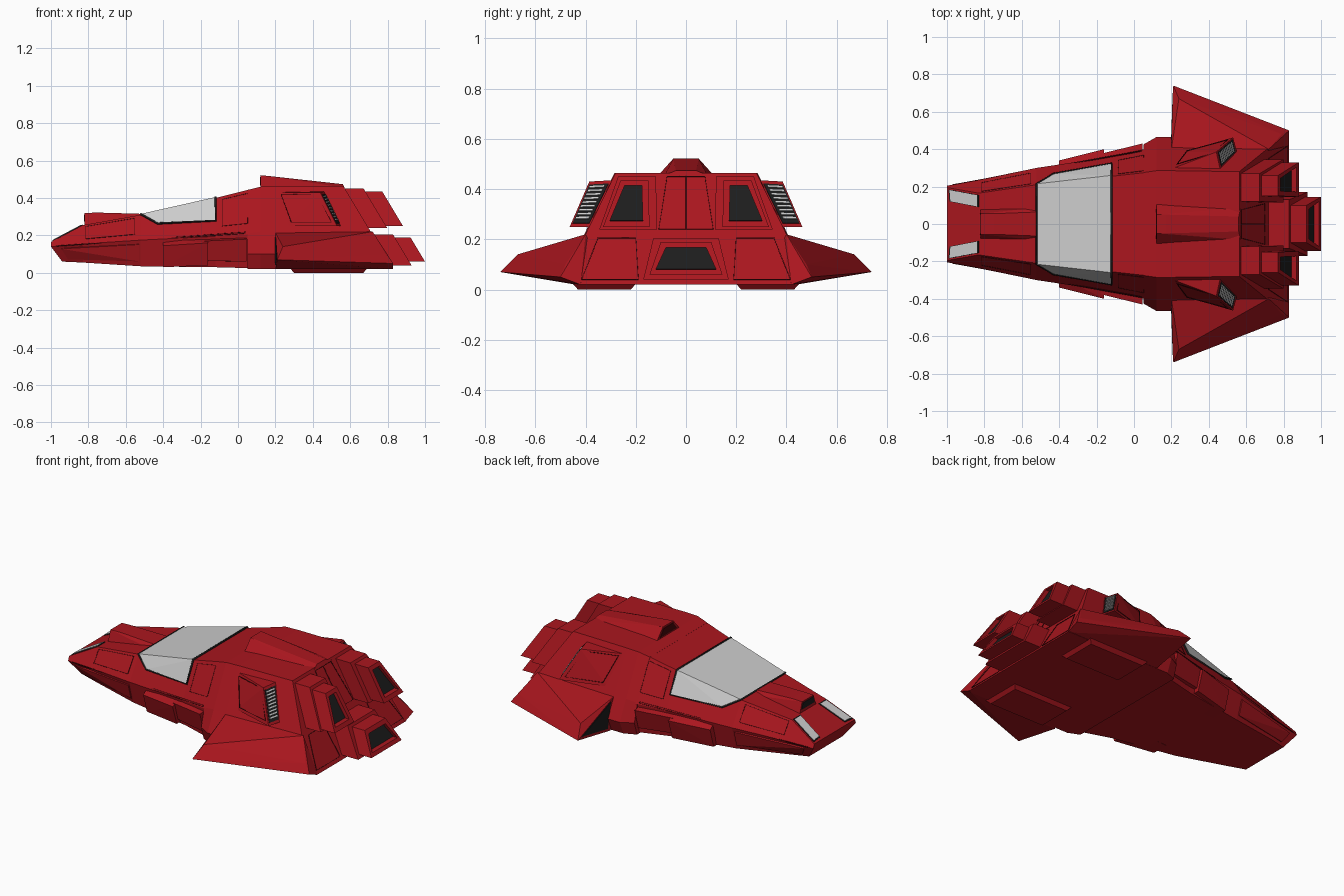
import bpy, bmesh
from mathutils import Vector as V

if "Cube" in bpy.data.objects:
    bpy.data.objects.remove(bpy.data.objects["Cube"])


def colour(name, rgb):
    m = bpy.data.materials.new(name)
    m.diffuse_color = (*rgb, 1)
    m.use_nodes = True
    m.node_tree.nodes["Principled BSDF"].inputs["Base Color"].default_value = m.diffuse_color
    return m


RED = colour("red_paint", (0.40, 0.008, 0.013))
BLACK = colour("black", (0.012, 0.012, 0.012))
LINE = colour("seam", (0.06, 0.002, 0.003))


def finish(name, bm, mat, mirror):
    bmesh.ops.recalc_face_normals(bm, faces=bm.faces)
    me = bpy.data.meshes.new(name)
    bm.to_mesh(me)
    bm.free()
    ob = bpy.data.objects.new(name, me)
    bpy.context.collection.objects.link(ob)
    if mat:
        me.materials.append(mat)
    if mirror:
        mod = ob.modifiers.new("mirror", 'MIRROR')
        mod.use_axis = (False, True, False)
        mod.use_mirror_merge = False
    return ob


def convex(name, pts, mat=RED, mirror=True):
    bm = bmesh.new()
    for p in pts:
        bm.verts.new(p)
    bmesh.ops.convex_hull(bm, input=bm.verts)
    bmesh.ops.dissolve_limit(bm, angle_limit=0.01, verts=bm.verts, edges=bm.edges)
    return finish(name, bm, mat, mirror)


def rings(name, sections, mat=RED, mirror=False):
    bm = bmesh.new()
    rs = [[bm.verts.new(p) for p in s] for s in sections]
    for a, b in zip(rs, rs[1:]):
        for i in range(len(a)):
            j = (i + 1) % len(a)
            bm.faces.new((a[i], a[j], b[j], b[i]))
    bm.faces.new(rs[0])
    bm.faces.new(rs[-1])
    return finish(name, bm, mat, mirror)


def both(half):
    return list(half) + [(x, -y, z) for x, y, z in reversed(half)]


def plate(name, pts, mat, inset=0.0, off=0.004, mirror=True, ref=(0.1, 0, 0.2)):
    pts = [V(p) for p in pts]
    c = sum(pts, V()) / len(pts)
    n = (pts[2] - pts[0]).cross(pts[3] - pts[1]).normalized()
    if n.dot(c - V(ref)) < 0:
        n = -n
    pts = [p.lerp(c, inset) for p in pts]
    return convex(name, [p + n * o for p in pts for o in (off, -0.004)], mat, mirror)


def seam(name, loops, r=0.0025, mat=LINE):
    cu = bpy.data.curves.new(name, 'CURVE')
    cu.dimensions = '3D'
    cu.bevel_depth = r
    cu.bevel_resolution = 0
    for pts in loops:
        for s in (1, -1):
            sp = cu.splines.new('POLY')
            sp.points.add(len(pts) - 1)
            for q, p in zip(sp.points, pts):
                q.co = (p[0], s * p[1], p[2], 1)
            sp.use_cyclic_u = True
    cu.materials.append(mat)
    bpy.context.collection.objects.link(bpy.data.objects.new(name, cu))


def patch(a, b, c, d, u0, u1, v0, v1):
    """Sub-rectangle of the bilinear face a-b (u) / d-c (u), v from ab to dc."""
    a, b, c, d = V(a), V(b), V(c), V(d)
    f = lambda u, v: a.lerp(b, u).lerp(d.lerp(c, u), v)
    return [f(u0, v0), f(u1, v0), f(u1, v1), f(u0, v1)]


# Front hull: half sections run bottom, chine, shoulder
N = [[(-.94, .16, .06), (-1, .205, .14), (-1, .195, .165)],
     [(-.83, .19, .055), (-.83, .235, .155), (-.83, .165, .255)],
     [(-.52, .26, .035), (-.52, .30, .175), (-.52, .21, .31)],
     [(-.12, .33, .03), (-.12, .36, .195), (-.12, .255, .40)],
     [(.06, .38, .025), (.06, .40, .205), (.06, .275, .445)]]
rings("front_hull", [both(s) for s in N])

# Rear hull with a raked stern plane
rake = lambda z, d=0.0: .83 - .6 * (z - .02) + d
R = [[(.05, .40, .02), (.05, .425, .10), (.05, .395, .21), (.05, .275, .443)],
     [(.12, .43, .02), (.12, .465, .10), (.12, .405, .22), (.12, .285, .46)],
     [(.20, .43, .02), (.20, .465, .10), (.20, .405, .22), (.20, .285, .463)],
     [(rake(z), y, z) for y, z in ((.43, .02), (.45, .10), (.40, .22), (.28, .465))]]
rings("rear_hull", [both(s) for s in R])

# Canopy glass with black rim
side = [(-.52, .21, .31), (-.43, .264, .26), (-.12, .319, .275), (-.12, .255, .40)]
convex("canopy", [(x, s * (y + .005), z + .005) for x, y, z in side for s in (1, -1)], None, False)
seam("canopy_rim", [[(x, s * (y + .004), z + .004) for s, x, y, z in
     [(1, *p) for p in side] + [(-1, *p) for p in reversed(side)]]], .006, BLACK)

# Headlights on the nose slope, and the nose scoop
lamp = [(x, y, .165 + .53 * (x + 1)) for x, y in
        ((-.99, .185), (-.83, .155), (-.83, .09), (-.985, .12))]
plate("headlight_rim", lamp, BLACK)
plate("headlight", lamp, None, .08, .006)
convex("nose_scoop", [(-.82, .08, .25), (-.82, .055, .32), (-.75, .055, .322), (-.5, .065, .315),
                      (-.5, .09, .29), (-.82, -.08, .25), (-.82, -.055, .32), (-.75, -.055, .322),
                      (-.5, -.065, .315), (-.5, -.09, .29)], RED, False)
plate("scoop_opening", [(-.82, -.06, .275), (-.82, .06, .275), (-.82, .05, .312), (-.82, -.05, .312)],
      BLACK, 0, .003, False)

# Cheek blocks under the chine
for nm, secs in (("cheek_front", ((-.40, ((.2, .03), (.305, .03), (.34, .145), (.28, .185))),
                                  (-.16, ((.2, .04), (.36, .04), (.40, .16), (.30, .20))))),
                 ("cheek_rear", ((-.18, ((.2, .06), (.345, .065), (.375, .17), (.3, .19))),
                                 (.045, ((.2, .06), (.395, .06), (.43, .18), (.3, .2)))))):
    convex(nm, [(x, y, z) for x, s in secs for y, z in s])
plate("nose_side_panel", patch(N[0][0], N[2][0], N[2][1], N[0][1], .1, .98, .2, .85), RED, 0, .006)

# Wings with front intakes
tips = [(.24, .67, .14), (.21, .74, .07), (.20, .44, .02), (.20, .40, .215)]
convex("wing", tips + [(.72, .40, .22), (.79, .48, .10), (.83, .50, .05), (.83, .42, .02),
                       (.3, .3, .03), (.7, .3, .03)])
plate("wing_intake", tips, BLACK, .22, .004, ref=(.5, .5, .1))

# Side vent pods with slatted rear faces
vent = [(.46, .295, .435), (.44, .385, .43), (.53, .463, .25), (.55, .385, .25)]
convex("vent_pod", vent + [(.20, .295, .43), (.26, .385, .25), (.3, .25, .42), (.3, .3, .26)])
plate("vent_recess", vent, BLACK, .15, .003)
for i in range(9):
    v = .12 + i * .085
    plate(f"vent_slat_{i + 1}", patch(*vent, .2, .85, v, v + .035), None, 0, .007)

# Stern engines: stepped nozzles parallel to the raked stern
def nozzle(name, base, tip, hole, mirror, d1=.10, d2=.19):
    at = lambda q, d: [(rake(z, d), y, z) for y, z in q]
    rings(name, [at(base, -.02), at(base, d1), at(tip, d1), at(tip, d2), at(hole, d2),
                 at(hole, d2 - .03)], RED, mirror)
    plate(name + "_grille", at(hole, d2 - .03), BLACK, 0, .004, mirror)


nozzle("upper_engine", [(.12, .45), (.27, .45), (.345, .24), (.115, .24)],
       [(.15, .435), (.26, .435), (.33, .25), (.145, .25)],
       [(.176, .415), (.244, .415), (.304, .272), (.172, .272)], True)
nozzle("lower_engine", [(-.13, .205), (.13, .205), (.17, .04), (-.17, .04)],
       [(-.10, .19), (.10, .19), (.145, .06), (-.145, .06)],
       [(-.08, .167), (.08, .167), (.12, .08), (-.12, .08)], False, .11, .194)

# Dorsal spine
convex("dorsal_spine", [(x, s * y, z) for s in (1, -1) for x, y, z in
       ((.12, .11, .455), (.12, .05, .522), (.17, .05, .517), (.56, .04, .474), (.57, .085, .455))],
       RED, False)
plate("spine_intake", [(.12, -.08, .468), (.12, .08, .468), (.12, .045, .512), (.12, -.045, .512)],
      LINE, 0, .003, False, (.3, 0, .48))

# Belly skids and belly panel
convex("skid", [(x, y, z) for z, e in ((.022, 0), (0, .02))
                for x in (.28 + e, .69 - e) for y in (.20 + e, .45 - e)])

# Panel seams
stern = lambda q: [(rake(z, .001), y, z) for y, z in q]
seam("hull_seams", [
    patch(N[0][1], N[4][1], N[4][2], N[0][2], .03, .98, .03, .06),
    patch(N[3][1], N[4][1], N[4][2], N[3][2], .2, .95, .25, .92),
    patch(N[1][1], N[2][1], N[2][2], N[1][2], .05, .9, .25, .9),
    stern([(.2, .205), (.35, .205), (.415, .04), (.19, .04)]),
    stern([(0, .45), (.075, .45), (.108, .24), (0, .24)]),
    patch((.20, .40, .215), (.72, .40, .22), (.79, .48, .10), (.24, .67, .14), .3, .8, .15, .6),
    [(.23, .321, .42), (.42, .377, .42), (.50, .45, .27), (.285, .392, .27)],
])
